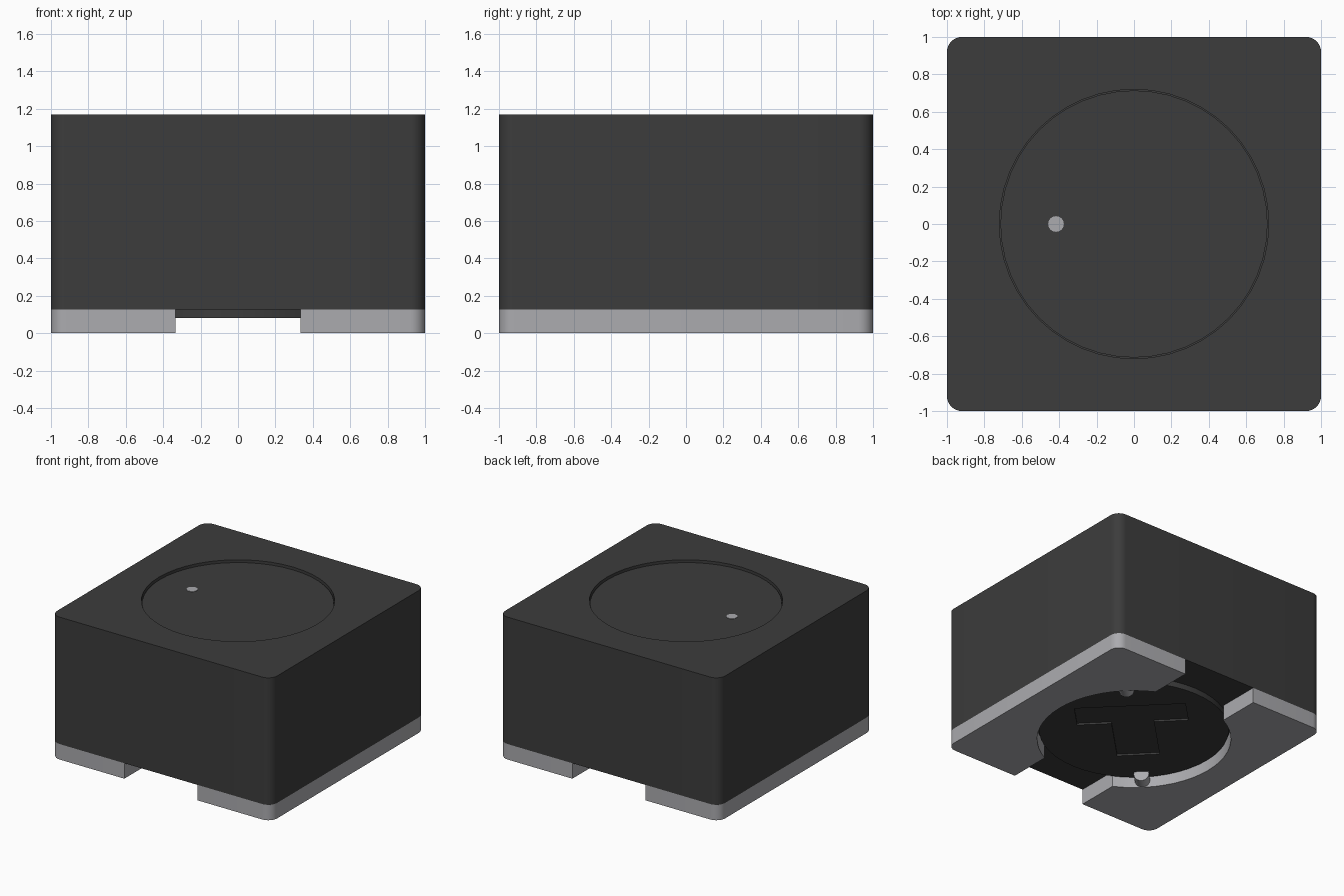
import bpy, bmesh
from math import cos, sin, pi, asin, radians
from mathutils import Matrix

cube = bpy.data.objects.get("Cube")
if cube:
    bpy.data.objects.remove(cube, do_unlink=True)

BOTTOM, TOP = 0.127, 1.17
CORNER = 0.08
GAP = 0.333
CUTOUT = 0.73


def material(name, color):
    m = bpy.data.materials.new(name)
    m.use_nodes = True
    m.diffuse_color = color
    m.node_tree.nodes["Principled BSDF"].inputs["Base Color"].default_value = color
    return m


ferrite = material("dark ferrite", (0.045, 0.045, 0.045, 1))
metal = material("tinned metal", (0.41, 0.41, 0.43, 1))


def arc(cx, cy, r, start, end, n):
    return [(cx + r * cos(start + (end - start) * i / n),
             cy + r * sin(start + (end - start) * i / n)) for i in range(n + 1)]


def circle(r, n=48, cx=0, cy=0):
    return arc(cx, cy, r, 0, 2 * pi, n)[:-1]


def prism(name, outline, z0, z1, mat, turn=0):
    """Extrude a flat outline from z0 to z1."""
    bm = bmesh.new()
    base = bm.faces.new([bm.verts.new((x, y, z0)) for x, y in outline])
    side = bmesh.ops.extrude_face_region(bm, geom=[base])
    verts = [v for v in side["geom"] if isinstance(v, bmesh.types.BMVert)]
    bmesh.ops.translate(bm, verts=verts, vec=(0, 0, z1 - z0))
    bmesh.ops.rotate(bm, verts=bm.verts, matrix=Matrix.Rotation(turn, 3, 'Z'))
    bmesh.ops.recalc_face_normals(bm, faces=bm.faces)
    mesh = bpy.data.meshes.new(name)
    bm.to_mesh(mesh)
    bm.free()
    ob = bpy.data.objects.new(name, mesh)
    bpy.context.collection.objects.link(ob)
    mesh.materials.append(mat)
    return ob


def activate(ob):
    bpy.ops.object.select_all(action='DESELECT')
    ob.select_set(True)
    bpy.context.view_layer.objects.active = ob


def smooth(ob):
    activate(ob)
    bpy.ops.object.shade_smooth_by_angle(angle=radians(30))


def carve(ob, cutter):
    mod = ob.modifiers.new("carve", 'BOOLEAN')
    mod.operation, mod.solver, mod.object = 'DIFFERENCE', 'EXACT', cutter
    activate(ob)
    bpy.ops.object.modifier_apply(modifier=mod.name)
    bpy.data.objects.remove(cutter, do_unlink=True)


# Outer shell: rounded square block with a shallow round recess on top
c = 1 - CORNER
outline = []
for k, (sx, sy) in enumerate([(1, 1), (-1, 1), (-1, -1), (1, -1)]):
    outline += arc(sx * c, sy * c, CORNER, k * pi / 2, (k + 1) * pi / 2, 8)
shell = prism("outer_shell", outline, BOTTOM, TOP, ferrite)
carve(shell, prism("recess_cutter", circle(0.72), TOP - 0.03, TOP + 0.1, ferrite))
smooth(shell)

# Core top, slightly sunk with a hairline gap around it
core_top = prism("core_top", circle(0.714), TOP - 0.04, TOP - 0.02, ferrite)
smooth(core_top)
dot = prism("polarity_dot", circle(0.042, 16, -0.417), TOP - 0.021, TOP - 0.017, metal)

# Core underside with a T-shaped recess laid along the diagonal
core_base = prism("core_base", circle(0.715), 0.08, BOTTOM + 0.02, ferrite)
tee = [(0.36, -0.42), (0.36, 0.42), (0.11, 0.42), (0.11, 0.16),
       (-0.38, 0.16), (-0.38, -0.16), (0.11, -0.16), (0.11, -0.42)]
carve(core_base, prism("tee_cutter", tee, 0, 0.095, ferrite, pi / 4))
smooth(core_base)

# Terminal pads: half plates with a round bite, one on each side
bite = pi / 2 - asin(GAP / CUTOUT)
pad = [(GAP, -1)] + arc(c, -c, CORNER, -pi / 2, 0, 8)
pad += arc(c, c, CORNER, 0, pi / 2, 8) + [(GAP, 1)]
pad += arc(0, 0, CUTOUT, bite, -bite, 20)
for side, turn in (("left", 0), ("right", pi)):
    smooth(prism(side + "_terminal_pad", pad, 0, BOTTOM, metal, turn))

# Wire ends running radially from the core into the pads
for side, turn in (("left", pi / 4), ("right", 5 * pi / 4)):
    wire = prism(side + "_wire_end", circle(0.058, 20), 0.63, 0.8, metal)
    wire.data.transform(Matrix.Translation((0, 0, 0.06))
                        @ Matrix.Rotation(turn, 4, 'Z') @ Matrix.Rotation(pi / 2, 4, 'Y'))
    smooth(wire)
